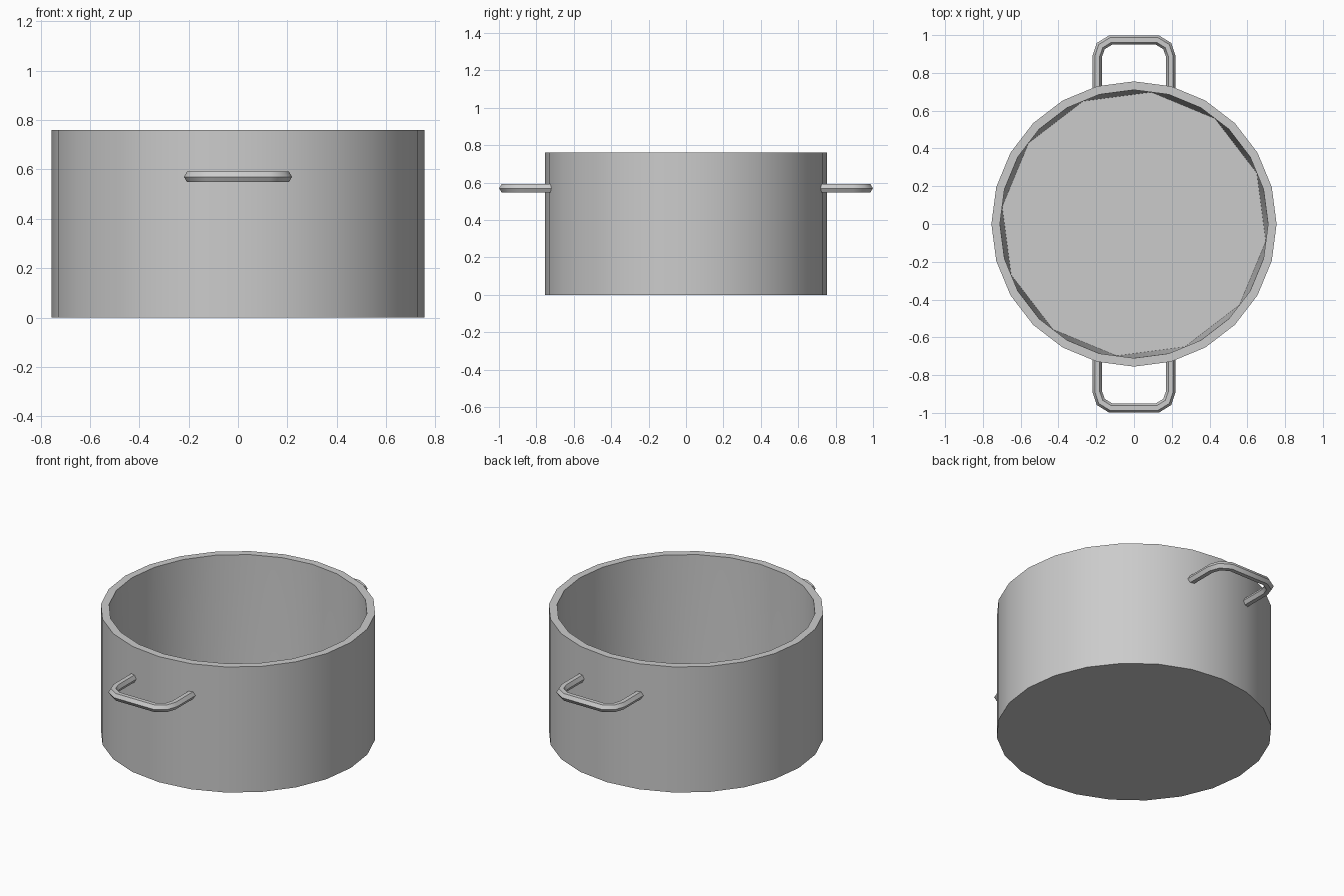
import bpy, bmesh
from math import cos, sin, pi, radians
from mathutils import Vector

if "Cube" in bpy.data.objects:
    bpy.data.objects.remove(bpy.data.objects["Cube"])


def finish(bm, name):
    bmesh.ops.recalc_face_normals(bm, faces=bm.faces[:])
    me = bpy.data.meshes.new(name)
    bm.to_mesh(me)
    bm.free()
    ob = bpy.data.objects.new(name, me)
    bpy.context.collection.objects.link(ob)
    bpy.ops.object.select_all(action='DESELECT')
    ob.select_set(True)
    bpy.context.view_layer.objects.active = ob
    bpy.ops.object.shade_smooth_by_angle(angle=radians(40))
    return ob


def ring(bm, r, z, n, start=0.0):
    return [bm.verts.new((r * cos(start + 2 * pi * i / n),
                          r * sin(start + 2 * pi * i / n), z)) for i in range(n)]


def bridge(bm, a, b):
    n = len(a)
    for i in range(n):
        j = (i + 1) % n
        bm.faces.new((a[i], a[j], b[j], b[i]))


# Pot body: 24-sided wall and rim, 12-sided inner floor
N, R, RI, H, FLOOR = 24, 0.755, 0.71, 0.76, 0.045
bm = bmesh.new()
base = ring(bm, R, 0, N)
top = ring(bm, R, H, N)
lip = ring(bm, RI, H, N)
floor = ring(bm, RI * cos(pi / N), FLOOR, N // 2, radians(22.5))
bm.faces.new(base)
bm.faces.new(floor)
bridge(bm, base, top)
bridge(bm, top, lip)
# Inner wall alternates triangles and quads down to the coarser floor
for k in range(N // 2):
    a, b, c = (lip[(2 * k + s) % N] for s in (1, 2, 3))
    f, g = floor[k], floor[(k + 1) % (N // 2)]
    bm.faces.new((a, b, f))
    bm.faces.new((b, c, g, f))
finish(bm, "pot_body")


# Handles: hexagonal tube swept along a U path
def handle(name, side):
    half = [(0.194, 0.72), (0.194, 0.89), (0.176, 0.942), (0.124, 0.974)]
    path = [Vector(p) for p in half + [(-x, y) for x, y in reversed(half)]]
    rad, zc = 0.025, 0.57
    bm = bmesh.new()
    rings = []
    for i, p in enumerate(path):
        d0 = (p - path[i - 1]).normalized() if i else None
        d1 = (path[i + 1] - p).normalized() if i < len(path) - 1 else d0
        d0 = d0 or d1
        t = (d0 + d1).normalized()
        out = Vector((t.y, -t.x)) / t.dot(d0)   # mitred sideways direction
        vs = []
        for k in range(6):
            a = k * pi / 3
            q = p + out * rad * cos(a)
            vs.append(bm.verts.new((q.x, side * q.y, zc + rad * sin(a))))
        rings.append(vs)
    for a, b in zip(rings, rings[1:]):
        bridge(bm, a, b)
    bm.faces.new(rings[0])
    bm.faces.new(rings[-1])
    # Wide smoothing keeps the hexagonal tube looking round
    ob = finish(bm, name)
    bpy.ops.object.shade_smooth_by_angle(angle=radians(65))
    return ob


handle("front_handle", -1)
handle("back_handle", 1)
